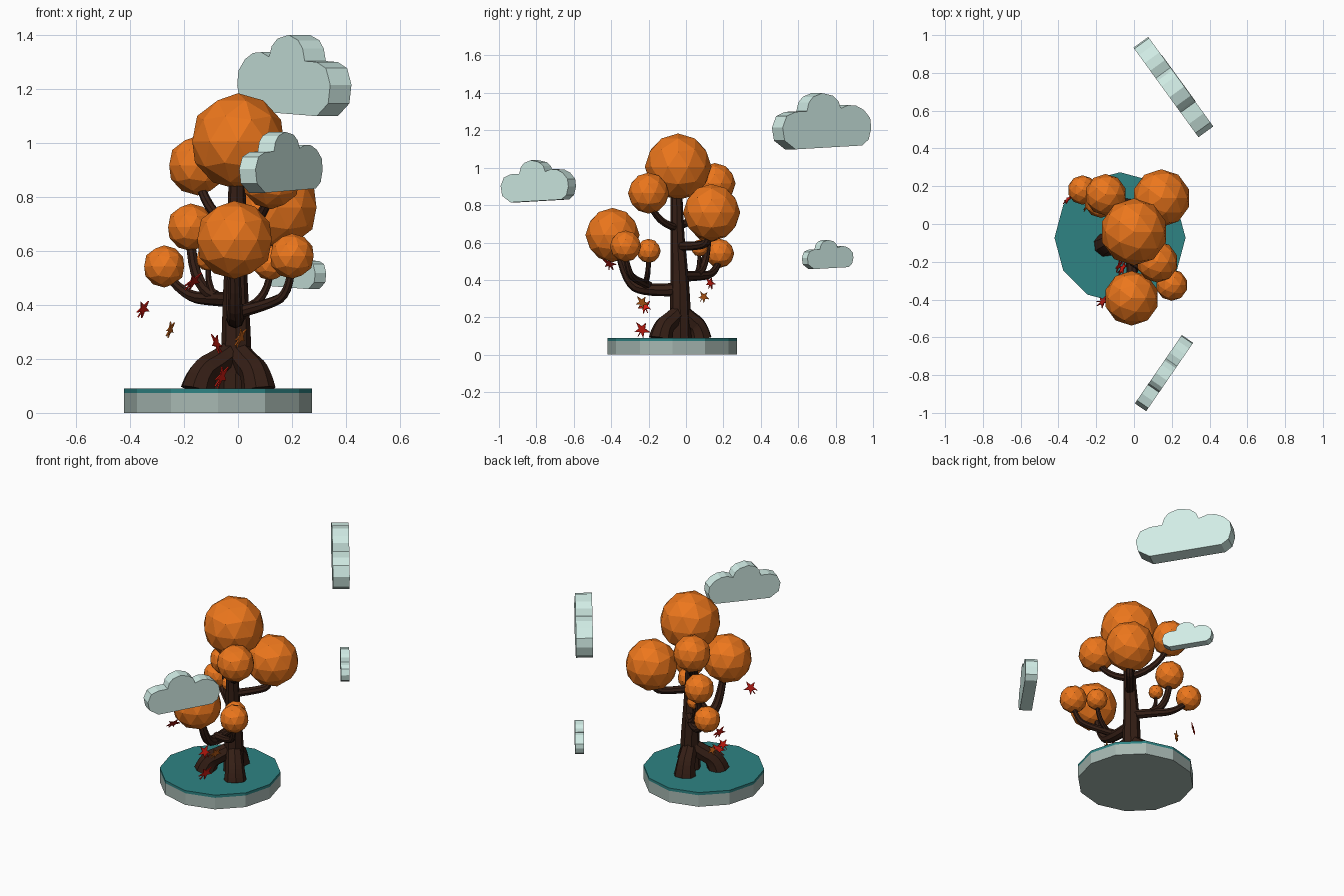
import bpy, bmesh, math
from mathutils import Vector

if "Cube" in bpy.data.objects:
    bpy.data.objects.remove(bpy.data.objects["Cube"])


def material(name, rgb):
    m = bpy.data.materials.new(name)
    m.diffuse_color = (*[(c / 255) ** 2.2 for c in rgb], 1)
    m.use_nodes = True
    m.node_tree.nodes["Principled BSDF"].inputs["Base Color"].default_value = m.diffuse_color
    return m


MINT = material("pale_mint", (208, 236, 229))
STONE = material("stone", (165, 182, 176))
TEAL = material("teal", (50, 130, 130))
BARK = material("bark", (56, 36, 28))
ORANGE = material("orange", (236, 118, 34))
RED = material("red", (215, 35, 25))
DARK_RED = material("dark_red", (165, 30, 25))
AMBER = material("amber", (190, 95, 30))


def finish(obj, name, mat):
    obj.name = name
    obj.data.materials.append(mat)
    return obj


def disc(name, z0, z1, r, mat):
    bpy.ops.mesh.primitive_cylinder_add(vertices=12, radius=r, depth=z1 - z0,
                                        location=(-0.074, -0.073, (z0 + z1) / 2))
    return finish(bpy.context.object, name, mat)


def tube(name, points, depth=1.0, sides_res=2):
    """Tapered smooth tube; each point is (x, y, z, radius)."""
    cu = bpy.data.curves.new(name, 'CURVE')
    cu.dimensions = '3D'
    cu.bevel_depth = depth
    cu.bevel_resolution = sides_res
    cu.use_fill_caps = True
    cu.resolution_u = 4
    sp = cu.splines.new('NURBS')
    sp.points.add(len(points) - 1)
    for p, (x, y, z, r) in zip(sp.points, points):
        p.co = (x, y, z, 1)
        p.radius = r
    sp.order_u = 3
    sp.use_endpoint_u = True
    sp.use_smooth = False
    obj = bpy.data.objects.new(name, cu)
    bpy.context.collection.objects.link(obj)
    bpy.ops.object.select_all(action='DESELECT')
    obj.select_set(True)
    bpy.context.view_layer.objects.active = obj
    bpy.ops.object.convert(target='MESH')
    return finish(bpy.context.object, name, BARK)


def slab(name, outline, thick, mat):
    """Extrude an XZ outline, centred on y = 0."""
    bm = bmesh.new()
    face = bm.faces.new([bm.verts.new((x, -thick / 2, z)) for x, z in outline])
    ext = bmesh.ops.extrude_face_region(bm, geom=[face])
    verts = [v for v in ext['geom'] if isinstance(v, bmesh.types.BMVert)]
    bmesh.ops.translate(bm, vec=(0, thick, 0), verts=verts)
    bmesh.ops.recalc_face_normals(bm, faces=bm.faces)
    me = bpy.data.meshes.new(name)
    bm.to_mesh(me)
    bm.free()
    obj = bpy.data.objects.new(name, me)
    bpy.context.collection.objects.link(obj)
    return finish(obj, name, mat)


# Round base
disc("base_stone", 0.0, 0.073, 0.347, STONE)
disc("base_grass", 0.073, 0.09, 0.347, TEAL)

# Trunk and three flared roots
tube("trunk", [(-0.01, -0.03, 0.08, 0.06), (-0.005, -0.03, 0.25, 0.056),
               (-0.01, -0.035, 0.45, 0.046), (-0.005, -0.05, 0.68, 0.036),
               (-0.003, -0.05, 0.9, 0.03)])
for i, (x, y) in enumerate([(-0.15, -0.11), (0.075, -0.135), (-0.045, 0.075)]):
    cx, cy = -0.008, -0.03
    mix = lambda t: (cx + (x - cx) * t, cy + (y - cy) * t)
    tube(f"root_{i + 1}", [(*mix(0.05), 0.23, 0.045), (*mix(0.45), 0.185, 0.05),
                           (*mix(0.9), 0.15, 0.055), (*mix(1.0), 0.085, 0.065)])

# Branches
branches = {
    "front_branch": [(-0.01, -0.04, 0.35, 0.036), (-0.01, -0.2, 0.34, 0.033),
                     (-0.01, -0.32, 0.38, 0.026), (-0.013, -0.36, 0.56, 0.02)],
    "front_right_twig": [(-0.01, -0.2, 0.37, 0.024), (0.11, -0.27, 0.4, 0.02),
                         (0.19, -0.31, 0.44, 0.017), (0.2, -0.325, 0.55, 0.013)],
    "front_inner_twig": [(0.02, -0.22, 0.385, 0.017), (0.11, -0.2, 0.41, 0.015),
                         (0.12, -0.2, 0.53, 0.012)],
    "back_left_branch": [(-0.01, -0.02, 0.42, 0.03), (-0.08, 0.06, 0.42, 0.026),
                         (-0.2, 0.16, 0.43, 0.02), (-0.27, 0.18, 0.52, 0.015)],
    "back_inner_branch": [(-0.08, 0.06, 0.43, 0.023), (-0.17, 0.11, 0.46, 0.022),
                          (-0.175, 0.12, 0.65, 0.017)],
    "small_twig": [(-0.09, 0.06, 0.44, 0.013), (-0.115, 0.075, 0.48, 0.012),
                   (-0.11, 0.07, 0.55, 0.01)],
    "back_right_branch": [(0.0, -0.04, 0.58, 0.025), (0.08, 0.06, 0.58, 0.023),
                          (0.145, 0.13, 0.6, 0.021), (0.145, 0.14, 0.72, 0.018)],
    "upper_left_branch": [(-0.005, -0.05, 0.69, 0.022), (-0.11, 0.09, 0.71, 0.02),
                          (-0.15, 0.155, 0.88, 0.015)],
    "upper_right_branch": [(0.0, -0.05, 0.68, 0.022), (0.1, -0.16, 0.7, 0.02),
                           (0.12, -0.2, 0.83, 0.015)],
}
for name, pts in branches.items():
    tube(name, pts)

# Faceted foliage balls: x, y, z, radius
balls = [(0, -0.042, 1.005, 0.178), (-0.15, 0.155, 0.915, 0.11),
         (0.145, 0.137, 0.76, 0.153), (-0.013, -0.393, 0.64, 0.145),
         (-0.175, 0.12, 0.687, 0.088), (-0.273, 0.18, 0.542, 0.078),
         (-0.11, 0.072, 0.57, 0.045), (0.2, -0.323, 0.58, 0.084),
         (0.12, -0.2, 0.555, 0.065), (0.123, -0.2, 0.864, 0.11)]
for i, (x, y, z, r) in enumerate(balls):
    bpy.ops.mesh.primitive_ico_sphere_add(subdivisions=2, radius=r, location=(x, y, z))
    finish(bpy.context.object, f"foliage_{i + 1}", ORANGE)

# Clouds: one outline, three sizes
cloud = [(-0.21, 0), (0.23, 0), (0.275, 0.03), (0.295, 0.09), (0.29, 0.145),
         (0.25, 0.19), (0.2, 0.215), (0.15, 0.22), (0.1, 0.205), (0.085, 0.245),
         (0.05, 0.275), (-0.02, 0.292), (-0.08, 0.275), (-0.11, 0.245),
         (-0.125, 0.2), (-0.2, 0.2), (-0.26, 0.18), (-0.29, 0.12), (-0.28, 0.05)]
for name, loc, k, turn in [("large_cloud", (0.207, 0.727, 1.108), 1.0, 126),
                           ("front_cloud", (0.16, -0.788, 0.822), 0.75, 55.5),
                           ("small_cloud", (0.216, 0.758, 0.463), 0.52, 126)]:
    c = slab(name, [(x * k, z * k) for x, z in cloud], 0.097 * k, MINT)
    c.location = loc
    c.rotation_euler = (0, math.radians(-2.7), math.radians(turn))

# Falling leaves: five pointed lobes and a stalk
leaf = []
for i in range(5):
    a = math.radians(-54 + 72 * i)
    b = a + math.radians(36)
    leaf.append((0.048 * math.cos(a), 0.048 * math.sin(a)))
    leaf.append((0.019 * math.cos(b), 0.019 * math.sin(b)))
leaf[-1:] = [(-0.003, -0.018), (-0.002, -0.05), (0.002, -0.05), (0.003, -0.018)]
leaves = [((-0.35, 0.13, 0.385), 0.75, (20, 30, 60), RED),
          ((-0.25, 0.095, 0.31), 0.7, (20, 40, 80), AMBER),
          ((-0.08, -0.22, 0.258), 0.85, (-20, -30, 75), RED),
          ((0.01, -0.235, 0.28), 0.85, (25, 35, 80), AMBER),
          ((-0.06, -0.235, 0.135), 1.0, (25, 35, 80), RED),
          ((-0.165, -0.41, 0.487), 0.9, (40, 20, 70), DARK_RED)]
for i, (loc, k, rot, mat) in enumerate(leaves):
    o = slab(f"falling_leaf_{i + 1}", [(x * k, z * k) for x, z in leaf], 0.005, mat)
    o.location = loc
    o.rotation_euler = [math.radians(v) for v in rot]
